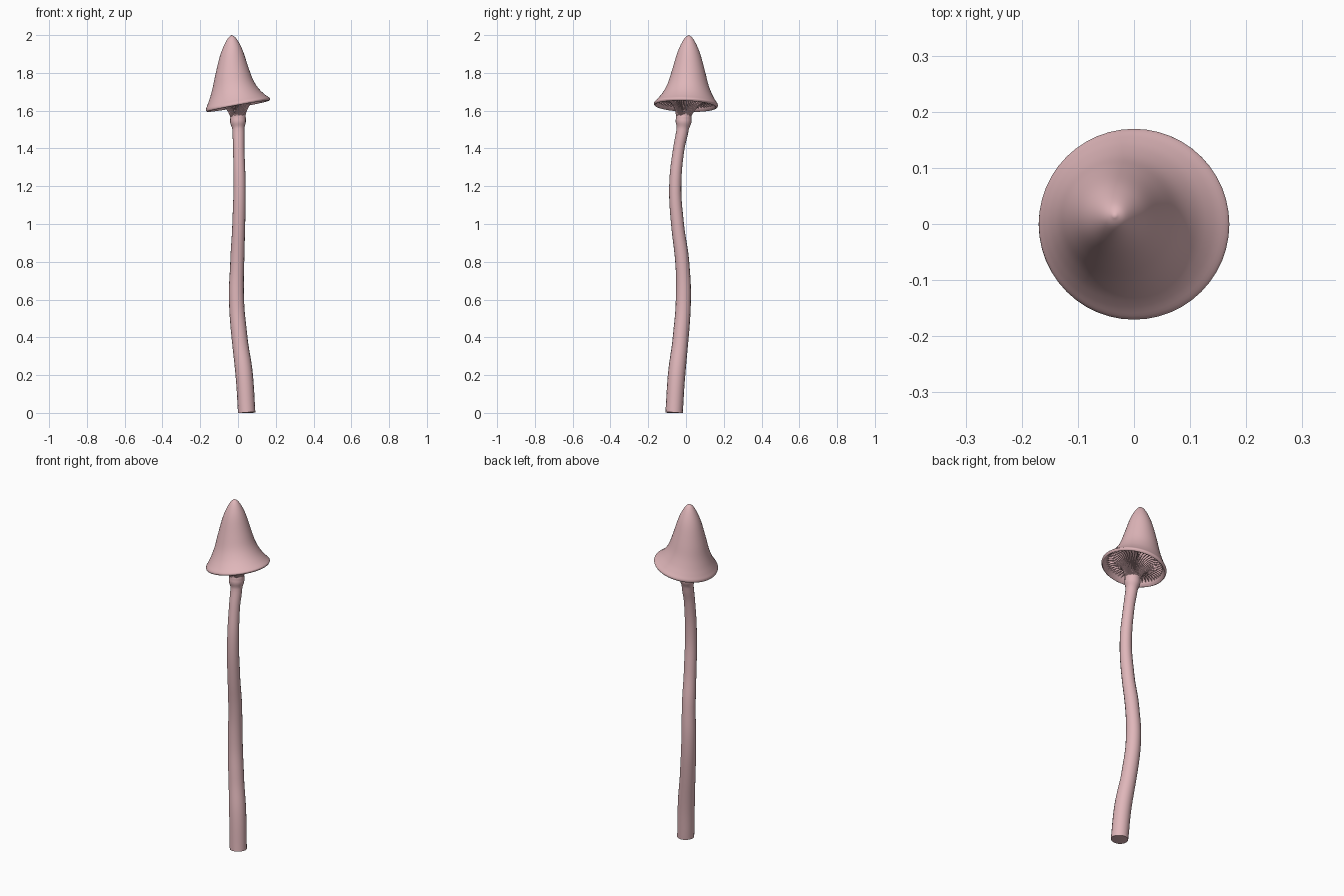
import bpy
import bmesh
import math
from mathutils import Vector

if "Cube" in bpy.data.objects:
    bpy.data.objects.remove(bpy.data.objects["Cube"], do_unlink=True)

RIM_Z = 1.635
CAP_SIDES = 48
GILLS = 48

pink = bpy.data.materials.new("dusty pink")
pink.use_nodes = True
pink.diffuse_color = (0.74, 0.47, 0.49, 1)
pink.node_tree.nodes["Principled BSDF"].inputs["Base Color"].default_value = pink.diffuse_color


def smooth_path(points, steps=4):
    """Pass a smooth curve through (radius, height) points."""
    pts = [Vector(p) for p in points]
    pts = [2 * pts[0] - pts[1]] + pts + [2 * pts[-1] - pts[-2]]
    out = []
    for a, b, c, d in zip(pts, pts[1:], pts[2:], pts[3:]):
        for i in range(steps):
            t = i / steps
            out.append(0.5 * (2 * b + (c - a) * t + (2 * a - 5 * b + 4 * c - d) * t ** 2
                              + (3 * b - a - 3 * c + d) * t ** 3))
    return out + [pts[-2]]


def place(radius, height, angle):
    """Put a point on the leaning, tilted cap."""
    lean = 1 - math.exp(-max(height, 0) / 0.08)
    sag = min(max(-height / 0.06, 0), 1)
    x = radius * math.cos(angle) - 0.035 * lean
    y = radius * math.sin(angle) + 0.015 * lean - 0.012 * sag
    return x, y, RIM_Z + height + 0.18 * x - 0.04 * y


def finish(name, bm):
    bmesh.ops.remove_doubles(bm, verts=bm.verts, dist=0.00005)
    bmesh.ops.recalc_face_normals(bm, faces=bm.faces)
    mesh = bpy.data.meshes.new(name)
    bm.to_mesh(mesh)
    bm.free()
    mesh.materials.append(pink)
    obj = bpy.data.objects.new(name, mesh)
    bpy.context.collection.objects.link(obj)
    return obj


def shade(obj, degrees):
    bpy.ops.object.select_all(action='DESELECT')
    obj.select_set(True)
    bpy.context.view_layer.objects.active = obj
    bpy.ops.object.shade_smooth_by_angle(angle=math.radians(degrees))


# Cap: outer bell, rounded lip and hollow underside in one lofted shell
outer = smooth_path([(0, 0.372), (0.02, 0.357), (0.042, 0.32), (0.063, 0.268),
                     (0.088, 0.18), (0.108, 0.11), (0.13, 0.06), (0.152, 0.025),
                     (0.168, 0.004), (0.169, -0.006), (0.162, -0.012), (0.151, -0.002)])
inner = smooth_path([(0.151, -0.002), (0.14, 0.014), (0.11, 0.055), (0.085, 0.1), (0, 0.14)], 2)
bm = bmesh.new()
rings = [[bm.verts.new(place(r, h, math.tau * i / CAP_SIDES)) for i in range(CAP_SIDES)]
         for r, h in outer + inner[1:]]
for upper, lower in zip(rings, rings[1:]):
    for i in range(CAP_SIDES):
        j = (i + 1) % CAP_SIDES
        bm.faces.new((upper[i], upper[j], lower[j], lower[i]))
shade(finish("cap", bm), 60)

# Gills: thin radial blades running from the lip down onto the stem
edge = smooth_path([(0.148, 0.003), (0.115, 0.014), (0.085, 0.006),
                    (0.06, -0.02), (0.045, -0.05), (0.038, -0.072)], 2)
bm = bmesh.new()
for k in range(GILLS):
    angle = math.tau * (k + 0.5) / GILLS
    low = [bm.verts.new(place(r, h, angle)) for r, h in edge]
    roof = [bm.verts.new(place(r, 0.005 + (0.15 - r) * 1.3, angle)) for r, h in edge]
    for i in range(len(edge) - 1):
        bm.faces.new((low[i], low[i + 1], roof[i + 1], roof[i]))
gills = finish("gills", bm)
thickness = gills.modifiers.new("blade thickness", 'SOLIDIFY')
thickness.thickness = 0.003
thickness.offset = 0

# Stem: winding tapered tube that swells into a collar below the gills
path = [(0.046, -0.063, 0, 0.046), (0.033, -0.05, 0.2, 0.046), (0.008, -0.028, 0.4, 0.042),
        (-0.008, -0.014, 0.6, 0.040), (-0.004, -0.02, 0.8, 0.037), (0.004, -0.045, 1.0, 0.034),
        (0.008, -0.057, 1.2, 0.032), (0.004, -0.038, 1.4, 0.030), (0.002, -0.018, 1.5, 0.032),
        (0, -0.013, 1.545, 0.042), (0, -0.012, 1.565, 0.041), (0, -0.01, 1.59, 0.036),
        (-0.01, -0.004, 1.7, 0.033)]
curve = bpy.data.curves.new("stem", 'CURVE')
curve.dimensions = '3D'
curve.bevel_depth = 1
curve.bevel_resolution = 6
curve.resolution_u = 6
curve.use_fill_caps = True
spline = curve.splines.new('BEZIER')
spline.radius_interpolation = 'EASE'
spline.bezier_points.add(len(path) - 1)
for point, (x, y, z, radius) in zip(spline.bezier_points, path):
    point.co = (x, y, z)
    point.radius = radius
    point.handle_left_type = point.handle_right_type = 'AUTO'
curve.materials.append(pink)
stem = bpy.data.objects.new("stem", curve)
bpy.context.collection.objects.link(stem)
bpy.ops.object.select_all(action='DESELECT')
stem.select_set(True)
bpy.context.view_layer.objects.active = stem
bpy.ops.object.convert(target='MESH')
stem = bpy.context.object
for vert in stem.data.vertices:
    vert.co.z = max(vert.co.z, 0)
shade(stem, 50)
